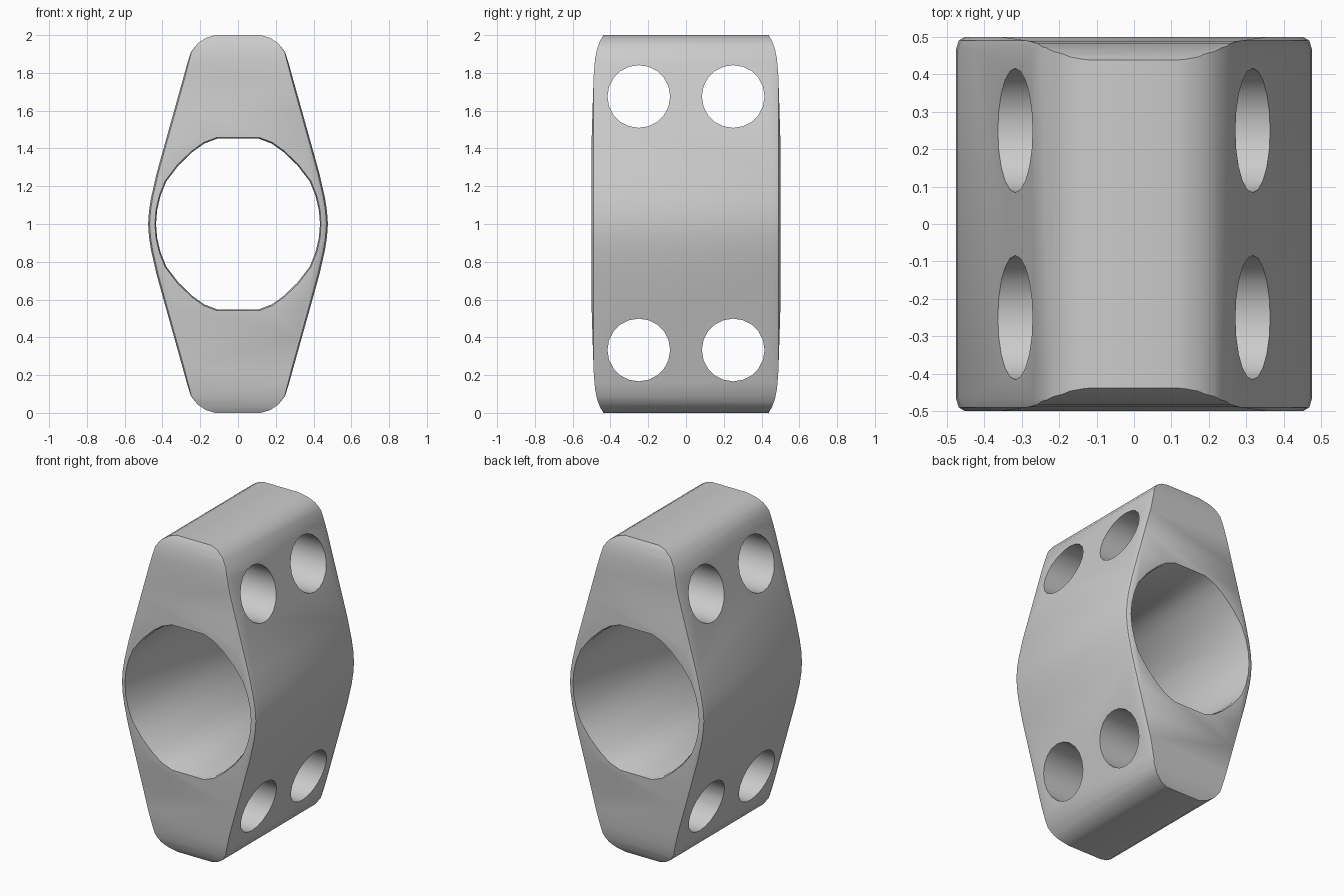
import bpy, bmesh, math

if "Cube" in bpy.data.objects:
    bpy.data.objects.remove(bpy.data.objects["Cube"])

grey = bpy.data.materials.new("plain grey")
grey.diffuse_color = (0.6, 0.6, 0.6, 1)
grey.use_nodes = True
grey.node_tree.nodes["Principled BSDF"].inputs["Base Color"].default_value = grey.diffuse_color


def mirror4(quarter):
    """Full closed outline (u, v) from a quarter running from the v axis to the u axis."""
    right = quarter + [(u, -v) for u, v in reversed(quarter) if v > 0]
    return right + [(-u, v) for u, v in reversed(right) if u > 0]


def loft(name, rings):
    """Closed solid through equal-length rings of 3D points."""
    bm = bmesh.new()
    loops = [[bm.verts.new(p) for p in r] for r in rings]
    n = len(loops[0])
    for a, b in zip(loops, loops[1:]):
        for i in range(n):
            bm.faces.new((a[i], a[(i + 1) % n], b[(i + 1) % n], b[i]))
    bm.faces.new(loops[0])
    bm.faces.new(loops[-1])
    bmesh.ops.recalc_face_normals(bm, faces=bm.faces)
    me = bpy.data.meshes.new(name)
    bm.to_mesh(me)
    bm.free()
    me.materials.append(grey)
    ob = bpy.data.objects.new(name, me)
    bpy.context.collection.objects.link(ob)
    return ob


def apply_boolean(target, cutter, op):
    m = target.modifiers.new("cut", 'BOOLEAN')
    m.object, m.operation, m.solver = cutter, op, 'EXACT'
    bpy.context.view_layer.objects.active = target
    bpy.ops.object.modifier_apply(modifier=m.name)
    bpy.data.objects.remove(cutter, do_unlink=True)


# body: hexagonal link outline, with its long edges eased at both ends
outline = mirror4([(0.12, 0.995), (0.17, 0.98), (0.215, 0.95), (0.25, 0.905), (0.27, 0.84),
                   (0.43, 0.27), (0.46, 0.14), (0.471, 0.07), (0.476, 0)])
outline = [(x, z * 1.0 / 0.995) for x, z in outline]
body = loft("link_body", [[(x - math.copysign(d, x), y, 1 + z) for x, z in outline]
                          for y, d in ((-0.5, 0.025), (-0.49, 0.008), (-0.465, 0),
                                       (0.465, 0), (0.49, 0.008), (0.5, 0.025))])

# domed ends: trim by the side outline
side = mirror4([(0.435, 1.01), (0.44, 0.995), (0.455, 0.97), (0.47, 0.93), (0.482, 0.87),
                (0.489, 0.78), (0.495, 0.6), (0.501, 0.4)])
apply_boolean(body, loft("trim", [[(x, y, 1 + z) for y, z in side] for x in (-1, 1)]), 'INTERSECT')

# large bore from front to back
bore = mirror4([(0.11, 0.452), (0.18, 0.425), (0.24, 0.382), (0.315, 0.31), (0.38, 0.225),
                (0.41, 0.15), (0.428, 0.075), (0.434, 0)])
apply_boolean(body, loft("bore", [[(x * s, y, 1 + z * s) for x, z in bore]
              for y, s in ((-0.6, 1.015), (-0.497, 1.015), (-0.482, 1),
                           (0.482, 1), (0.497, 1.015), (0.6, 1.015))]), 'DIFFERENCE')

# four cross holes from side to side
for cy in (-0.25, 0.25):
    for cz in (0.333, 1.675):
        ring = [(cy + 0.166 * math.cos(i * math.pi / 10), cz + 0.166 * math.sin(i * math.pi / 10))
                for i in range(20)]
        apply_boolean(body, loft("pin", [[(x, y, z) for y, z in ring] for x in (-1, 1)]), 'DIFFERENCE')

bpy.ops.object.select_all(action='DESELECT')
body.select_set(True)
bpy.context.view_layer.objects.active = body
bpy.ops.object.shade_smooth_by_angle(angle=math.radians(32))
